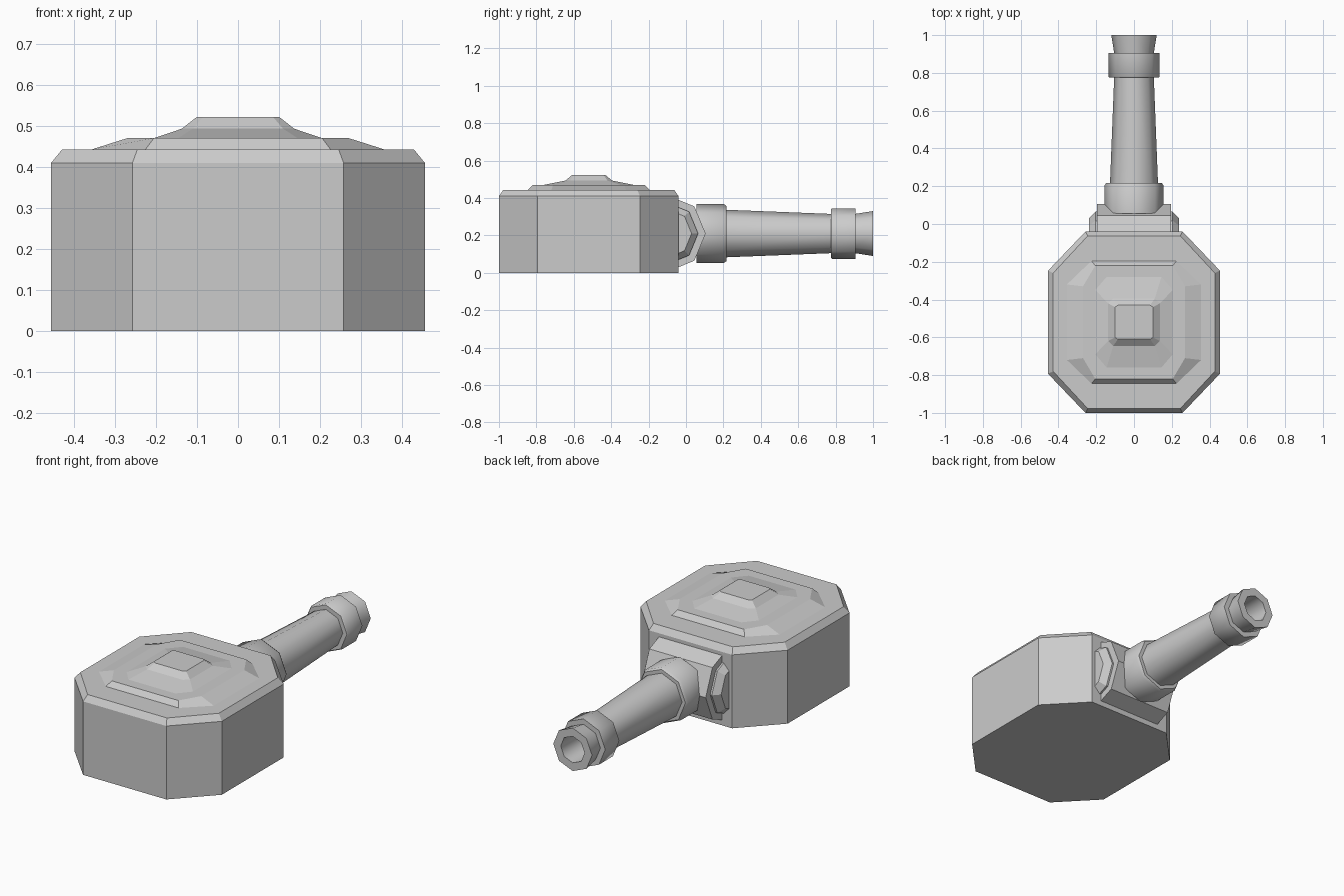
import bpy, bmesh, math

if "Cube" in bpy.data.objects:
    bpy.data.objects.remove(bpy.data.objects["Cube"])

AXIS_Z = 0.21   # height of the pipe and hinge axes
HEAD_Y = -0.52  # centre of the octagonal head


def loft(name, rings, smooth_angle=None):
    """Skin a list of equal-length point rings and cap both ends."""
    bm = bmesh.new()
    loops = [[bm.verts.new(p) for p in ring] for ring in rings]
    for a, b in zip(loops, loops[1:]):
        n = len(a)
        for i in range(n):
            j = (i + 1) % n
            bm.faces.new((a[i], a[j], b[j], b[i]))
    bm.faces.new(loops[0][::-1])
    bm.faces.new(loops[-1])
    bmesh.ops.recalc_face_normals(bm, faces=bm.faces)
    me = bpy.data.meshes.new(name)
    bm.to_mesh(me)
    bm.free()
    ob = bpy.data.objects.new(name, me)
    bpy.context.collection.objects.link(ob)
    if smooth_angle:
        bpy.ops.object.select_all(action='DESELECT')
        ob.select_set(True)
        bpy.context.view_layer.objects.active = ob
        bpy.ops.object.shade_smooth_by_angle(angle=math.radians(smooth_angle))
    return ob


def octagon(hx, hy, cx, cy, z):
    """Chamfered rectangle: half sizes hx, hy; chamfer corners at cx, cy."""
    pts = [(hx, -cy), (hx, cy), (cx, hy), (-cx, hy),
           (-hx, cy), (-hx, -cy), (-cx, -hy), (cx, -hy)]
    return [(x, y + HEAD_Y, z) for x, y in pts]


def circle8(r, t, axis):
    ring = []
    for i in range(8):
        a = i * math.pi / 4
        c, s = r * math.cos(a), r * math.sin(a) + AXIS_Z
        ring.append((c, t, s) if axis == 'Y' else (t, c - 0.10, s))
    return ring


# Octagonal head with bevelled rim and stepped raised top
loft("head", [octagon(*p) for p in [
    (0.455, 0.48, 0.257, 0.273, 0.0),
    (0.455, 0.48, 0.257, 0.273, 0.41),
    (0.428, 0.457, 0.245, 0.26, 0.443),
    (0.355, 0.325, 0.225, 0.20, 0.443),
    (0.27, 0.30, 0.205, 0.19, 0.47),
    (0.205, 0.24, 0.145, 0.17, 0.47),
    (0.137, 0.125, 0.11, 0.10, 0.493),
    (0.10, 0.09, 0.085, 0.08, 0.522)]])

# Hinge barrel across the back of the head, with bevelled end caps
hub = [(0.205, 0.195), (0.165, 0.195), (0.165, 0.205), (0.13, 0.238)]
profile = [(r, -t) for r, t in reversed(hub)] + hub
loft("hinge_barrel", [circle8(r, t, 'X') for r, t in profile], 30)

# Octagonal pipe: collar, tapered tube, end collar, flared mouth and bore
pipe = [(0.157, 0.055), (0.157, 0.203), (0.148, 0.216), (0.127, 0.216),
        (0.105, 0.775), (0.130, 0.775), (0.135, 0.781), (0.135, 0.905),
        (0.105, 0.905), (0.120, 1.0), (0.074, 1.0), (0.070, 0.80)]
loft("pipe", [circle8(r, t, 'Y') for r, t in pipe], 50)
